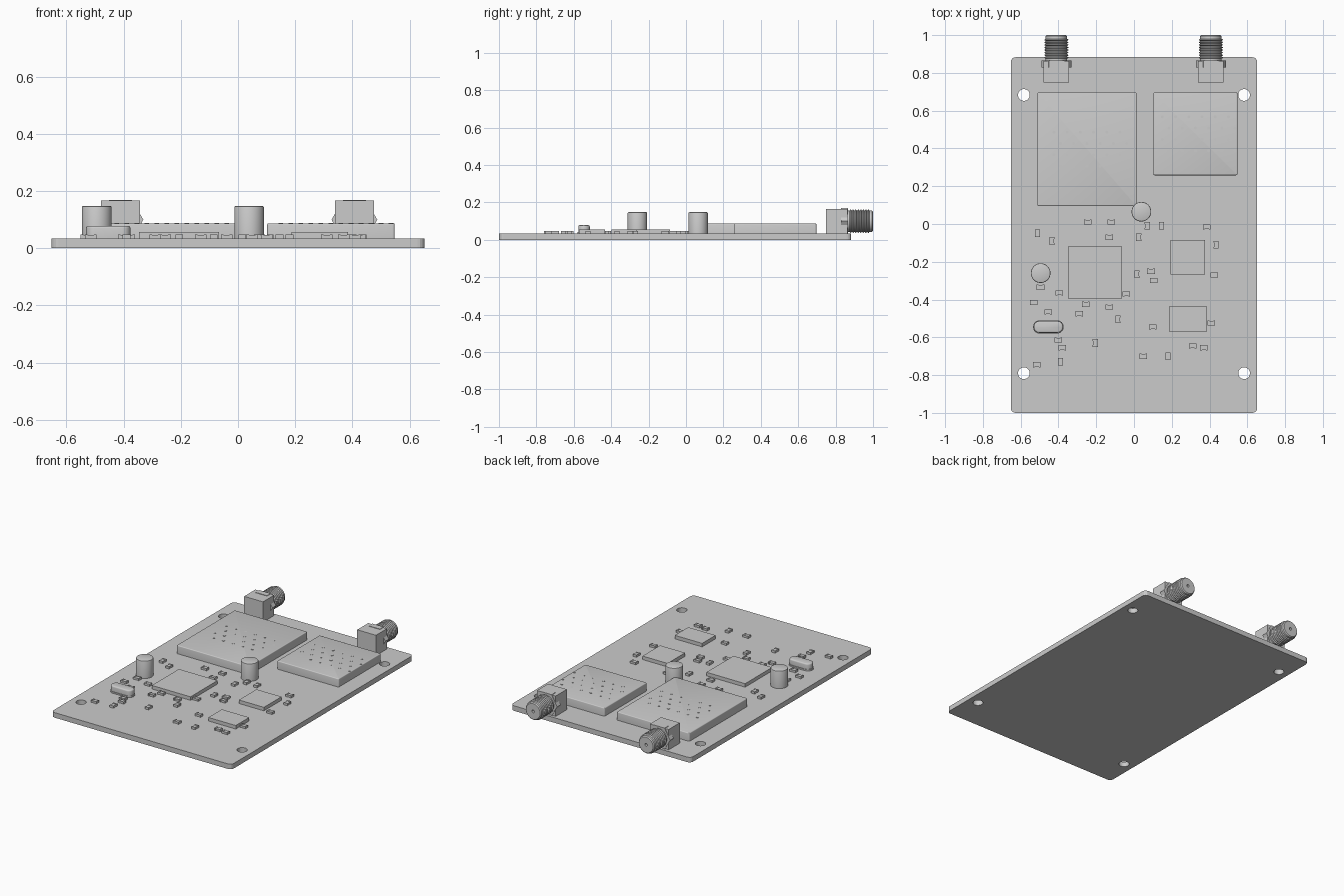
import bpy, bmesh
from math import sin, cos, pi
from mathutils import Matrix

if "Cube" in bpy.data.objects:
    bpy.data.objects.remove(bpy.data.objects["Cube"])

TOP = 0.033  # upper surface of the board


def finish(bm, name, smooth=False):
    bmesh.ops.remove_doubles(bm, verts=bm.verts, dist=1e-5)
    bmesh.ops.recalc_face_normals(bm, faces=bm.faces)
    me = bpy.data.meshes.new(name)
    bm.to_mesh(me)
    bm.free()
    ob = bpy.data.objects.new(name, me)
    bpy.context.collection.objects.link(ob)
    if smooth:
        bpy.ops.object.select_all(action='DESELECT')
        ob.select_set(True)
        bpy.context.view_layer.objects.active = ob
        bpy.ops.object.shade_smooth_by_angle(angle=0.6)
    return ob


def rounded_rect(x0, x1, y0, y1, r, n=4):
    pts = []
    for k, (cx, cy) in enumerate([(x1 - r, y1 - r), (x0 + r, y1 - r),
                                  (x0 + r, y0 + r), (x1 - r, y0 + r)]):
        for i in range(n + 1):
            a = (k + i / n) * pi / 2
            pts.append((cx + r * cos(a), cy + r * sin(a)))
    return pts


def add_prism(bm, pts, z0, z1, bevel=0.0):
    """Extrude an outline; optionally round its top rim."""
    f = bm.faces.new([bm.verts.new((x, y, z0)) for x, y in pts])
    ext = bmesh.ops.extrude_face_region(bm, geom=[f], use_keep_orig=True)["geom"]
    top = [g for g in ext if isinstance(g, bmesh.types.BMFace)]
    for g in ext:
        if isinstance(g, bmesh.types.BMVert):
            g.co.z = z1
    if bevel:
        bmesh.ops.bevel(bm, geom=list(top[0].edges), offset=bevel, segments=3,
                        profile=0.5, affect='EDGES')


def add_box(bm, x0, x1, y0, y1, z0, z1):
    add_prism(bm, [(x0, y0), (x1, y0), (x1, y1), (x0, y1)], z0, z1)


def add_lathe(bm, profile, seg, mat):
    rings = [[bm.verts.new(mat @ Matrix.Translation((r * cos(2 * pi * i / seg),
              r * sin(2 * pi * i / seg), z)).translation) for i in range(seg)]
             for r, z in profile]
    for a, b in zip(rings, rings[1:]):
        for i in range(seg):
            j = (i + 1) % seg
            bm.faces.new((a[i], a[j], b[j], b[i]))


# Circuit board with four mounting holes
bm = bmesh.new()
add_prism(bm, rounded_rect(-0.652, 0.652, -1.0, 0.883, 0.025), 0, TOP)
board = finish(bm, "circuit_board")
bm = bmesh.new()
for sx in (-1, 1):
    for y in (0.683, -0.79):
        add_lathe(bm, [(0, -0.1), (0.031, -0.1), (0.031, 0.1), (0, 0.1)], 32,
                  Matrix.Translation((sx * 0.583, y, 0)))
cutter = finish(bm, "hole_cutter")
cutter.hide_render = True
mod = board.modifiers.new("holes", 'BOOLEAN')
mod.object, mod.operation, mod.solver = cutter, 'DIFFERENCE', 'EXACT'
bpy.context.view_layer.objects.active = board
bpy.ops.object.modifier_apply(modifier=mod.name)
bpy.data.objects.remove(cutter)

# Shield cans with staggered vent dots
for name, x0, x1, y0, y1 in [("large_shield", -0.512, 0.014, 0.095, 0.697),
                             ("small_shield", 0.102, 0.548, 0.258, 0.697)]:
    bm = bmesh.new()
    add_prism(bm, rounded_rect(x0, x1, y0, y1, 0.008), TOP, 0.087, 0.005)
    finish(bm, name, True)
    bm = bmesh.new()
    for row in range(4):
        for col in range(6):
            x = (x0 + x1) / 2 - 0.175 + 0.07 * col + 0.035 * (row % 2)
            y = (y0 + y1) / 2 + 0.09 - 0.06 * row
            add_lathe(bm, [(0, 0.085), (0.008, 0.085), (0.008, 0.0885), (0, 0.0885)],
                      12, Matrix.Translation((x, y, 0)))
    finish(bm, name + "_vents")

# Flat chips
for name, x0, x1, y0, y1 in [("processor_chip", -0.346, -0.066, -0.397, -0.117),
                             ("radio_chip", 0.194, 0.375, -0.268, -0.086),
                             ("memory_chip", 0.187, 0.385, -0.573, -0.434)]:
    bm = bmesh.new()
    add_box(bm, x0, x1, y0, y1, TOP, 0.056)
    finish(bm, name)

# Cylindrical capacitors
for name, x, y in [("centre_capacitor", 0.039, 0.065), ("left_capacitor", -0.494, -0.26)]:
    bm = bmesh.new()
    add_lathe(bm, [(0, TOP), (0.052, TOP), (0.052, 0.142), (0.0505, 0.146),
                   (0.046, 0.148), (0, 0.148)], 40, Matrix.Translation((x, y, 0)))
    finish(bm, name, True)

# Crystal: flanged base and rounded can
bm = bmesh.new()
add_prism(bm, rounded_rect(-0.535, -0.372, -0.58, -0.51, 0.0345, 6), TOP, 0.042)
add_prism(bm, rounded_rect(-0.531, -0.376, -0.576, -0.514, 0.0305, 6), 0.042, 0.078, 0.008)
finish(bm, "crystal", True)

# Edge connectors: block, hex nut and threaded barrel along +y
ridges = []
for i in range(8):
    y = 0.875 + i * 0.0135
    ridges += [(0.057, y), (0.063, y + 0.004), (0.063, y + 0.007), (0.057, y + 0.011)]
barrel = ([(0, 0.85), (0.057, 0.85)] + ridges +
          [(0.057, 0.994), (0.051, 1.0), (0.009, 1.0), (0.009, 0.97), (0, 0.97)])
for side, x in (("left", -0.411), ("right", 0.407)):
    aim = Matrix.Translation((x, 0, 0.0995)) @ Matrix.Rotation(-pi / 2, 4, 'X')
    bm = bmesh.new()
    add_box(bm, x - 0.068, x + 0.068, 0.748, 0.863, TOP, 0.166)
    finish(bm, side + "_connector_block")
    bm = bmesh.new()
    add_lathe(bm, [(0, 0.828), (0.08, 0.828), (0.08, 0.866), (0, 0.866)], 6, aim)
    finish(bm, side + "_connector_nut")
    bm = bmesh.new()
    add_lathe(bm, barrel, 32, aim)
    finish(bm, side + "_connector_barrel", True)

# Tiny surface-mount parts: body between two raised end caps
across = [(-.245, .01), (-.12, .01), (-.13, -.07), (.385, -.015), (.425, -.27), (.09, -.25),
          (.105, -.30), (-.495, -.335), (-.53, -.415), (-.395, -.365), (-.04, -.37),
          (-.255, -.425), (-.13, -.44), (-.29, -.475), (-.455, -.465), (-.40, -.615),
          (-.38, -.655), (-.515, -.745), (.10, -.545), (.41, -.525), (.31, -.645),
          (.37, -.655), (.05, -.70)]
along = [(-.51, -.05), (-.435, -.09), (.025, -.07), (.07, -.01), (.145, -.01), (.435, -.11),
         (.015, -.265), (-.085, -.505), (-.39, -.73), (-.205, -.63), (.18, -.70)]
for name, spots, turn in (("crosswise_resistors", across, 0), ("lengthwise_resistors", along, 1)):
    bm = bmesh.new()
    for x, y in spots:
        for u0, u1, h, z in ((-0.011, 0.011, 0.012, 0.046), (-0.02, -0.011, 0.0135, 0.048),
                             (0.011, 0.02, 0.0135, 0.048)):
            if turn:
                add_box(bm, x - h, x + h, y + u0, y + u1, TOP, z)
            else:
                add_box(bm, x + u0, x + u1, y - h, y + h, TOP, z)
    finish(bm, name)
